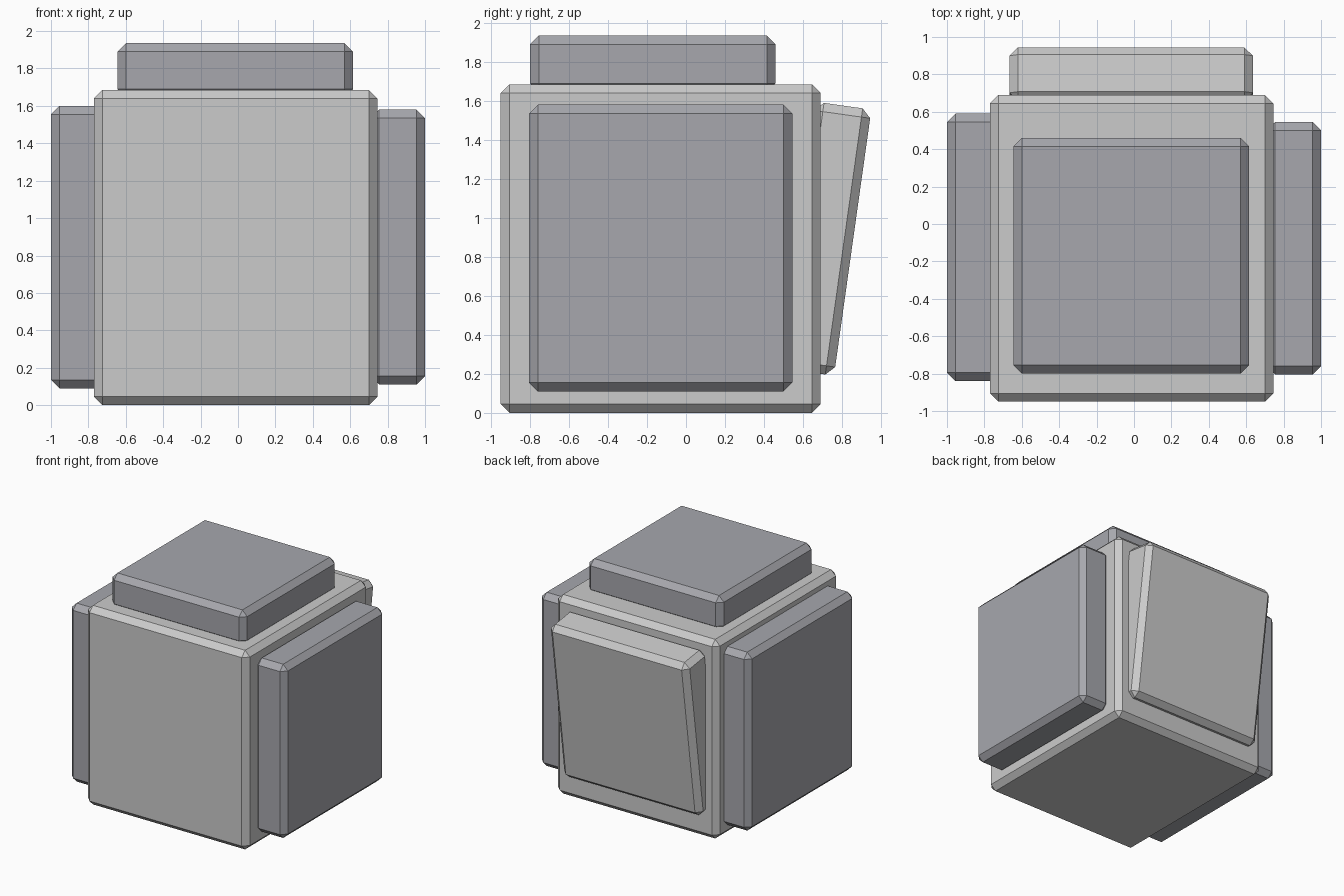
import bpy
from math import radians

if "Cube" in bpy.data.objects:
    bpy.data.objects.remove(bpy.data.objects["Cube"])

CHAMFER = 0.045

dark = bpy.data.materials.new("dark_grey")
dark.diffuse_color = (0.385, 0.39, 0.42, 1)
dark.use_nodes = True
dark.node_tree.nodes["Principled BSDF"].inputs["Base Color"].default_value = dark.diffuse_color


def block(name, lo, hi, material=None, tilt=0):
    """Chamfered box between two corners, optionally tilted about x."""
    center = [(a + b) / 2 for a, b in zip(lo, hi)]
    bpy.ops.mesh.primitive_cube_add(size=1, location=center)
    ob = bpy.context.object
    ob.name = name
    ob.scale = [b - a for a, b in zip(lo, hi)]
    bpy.ops.object.transform_apply(location=False, rotation=False, scale=True)
    ob.rotation_euler.x = tilt
    bevel = ob.modifiers.new("chamfer", 'BEVEL')
    bevel.width = CHAMFER
    bevel.segments = 1
    if material:
        ob.data.materials.append(material)
    return ob


# Main body
block("body", (-0.77, -0.95, 0), (0.745, 0.69, 1.685))

# Dark slabs on the top and both sides
block("top_slab", (-0.645, -0.80, 1.645), (0.615, 0.46, 1.935), dark)
block("left_slab", (-1.0, -0.84, 0.09), (-0.71, 0.59, 1.60), dark)
block("right_slab", (0.71, -0.805, 0.11), (1.0, 0.545, 1.58), dark)

# Back slab leaning outwards at the top
block("back_slab", (-0.665, 0.566, 0.204), (0.635, 0.856, 1.582), tilt=radians(-8))
